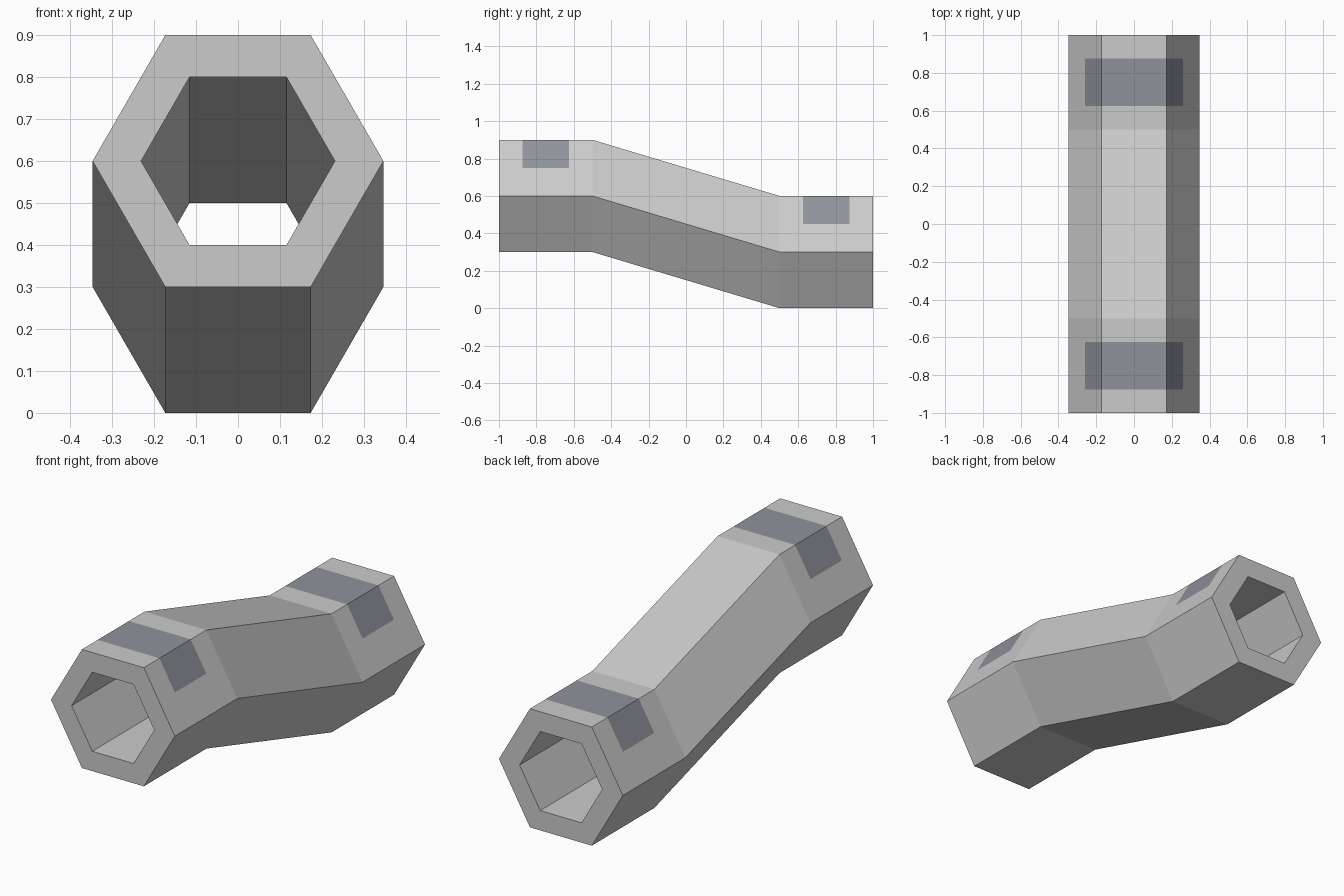
import bpy, bmesh, math

if "Cube" in bpy.data.objects:
    bpy.data.objects.remove(bpy.data.objects["Cube"])

OUTER, INNER = 0.3 / math.cos(math.pi / 6), 0.2 / math.cos(math.pi / 6)
# tube stations along y: (y, centre height), including the band borders
PATH = [(-1, .6), (-.875, .6), (-.625, .6), (-.5, .6),
        (.5, .3), (.625, .3), (.875, .3), (1, .3)]


def hexagon(r):
    """Hexagon with points at +-x, plus the midpoints where the bands stop."""
    p = [(r * math.cos(i * math.pi / 3), r * math.sin(i * math.pi / 3)) for i in range(6)]
    mid = lambda a, b: ((a[0] + b[0]) / 2, (a[1] + b[1]) / 2)
    return [p[0], mid(p[0], p[1]), p[1], p[2], mid(p[2], p[3]), p[3], p[4], p[5]]


def material(name, color):
    m = bpy.data.materials.new(name)
    m.diffuse_color = color
    m.use_nodes = True
    m.node_tree.nodes["Principled BSDF"].inputs["Base Color"].default_value = m.diffuse_color
    return m


bm = bmesh.new()


def ring(r, y, zc):
    return [bm.verts.new((x, y, zc + z)) for x, z in hexagon(r)]


outer = [ring(OUTER, *s) for s in PATH]
bends = [PATH[i] for i in (0, 3, 4, 7)]
inner = [ring(INNER, *s) for s in bends]
N = len(outer[0])

# outer skin, with dark bands over the top at each end
for s in range(len(outer) - 1):
    for i in range(N):
        j = (i + 1) % N
        f = bm.faces.new((outer[s][i], outer[s][j], outer[s + 1][j], outer[s + 1][i]))
        f.material_index = int(s in (1, 5) and i in (1, 2, 3))

# bore
for a, b in zip(inner, inner[1:]):
    for i in range(N):
        j = (i + 1) % N
        bm.faces.new((a[i], b[i], b[j], a[j]))

# end rims
for k in (0, -1):
    for i in range(N):
        j = (i + 1) % N
        bm.faces.new((outer[k][i], outer[k][j], inner[k][j], inner[k][i]))

bmesh.ops.recalc_face_normals(bm, faces=bm.faces)
mesh = bpy.data.meshes.new("bent_hex_tube")
bm.to_mesh(mesh)
bm.free()
mesh.materials.append(material("light_grey", (.8, .8, .8, 1)))
mesh.materials.append(material("band_slate", (.28, .29, .33, 1)))
bpy.context.collection.objects.link(bpy.data.objects.new("bent_hex_tube", mesh))
